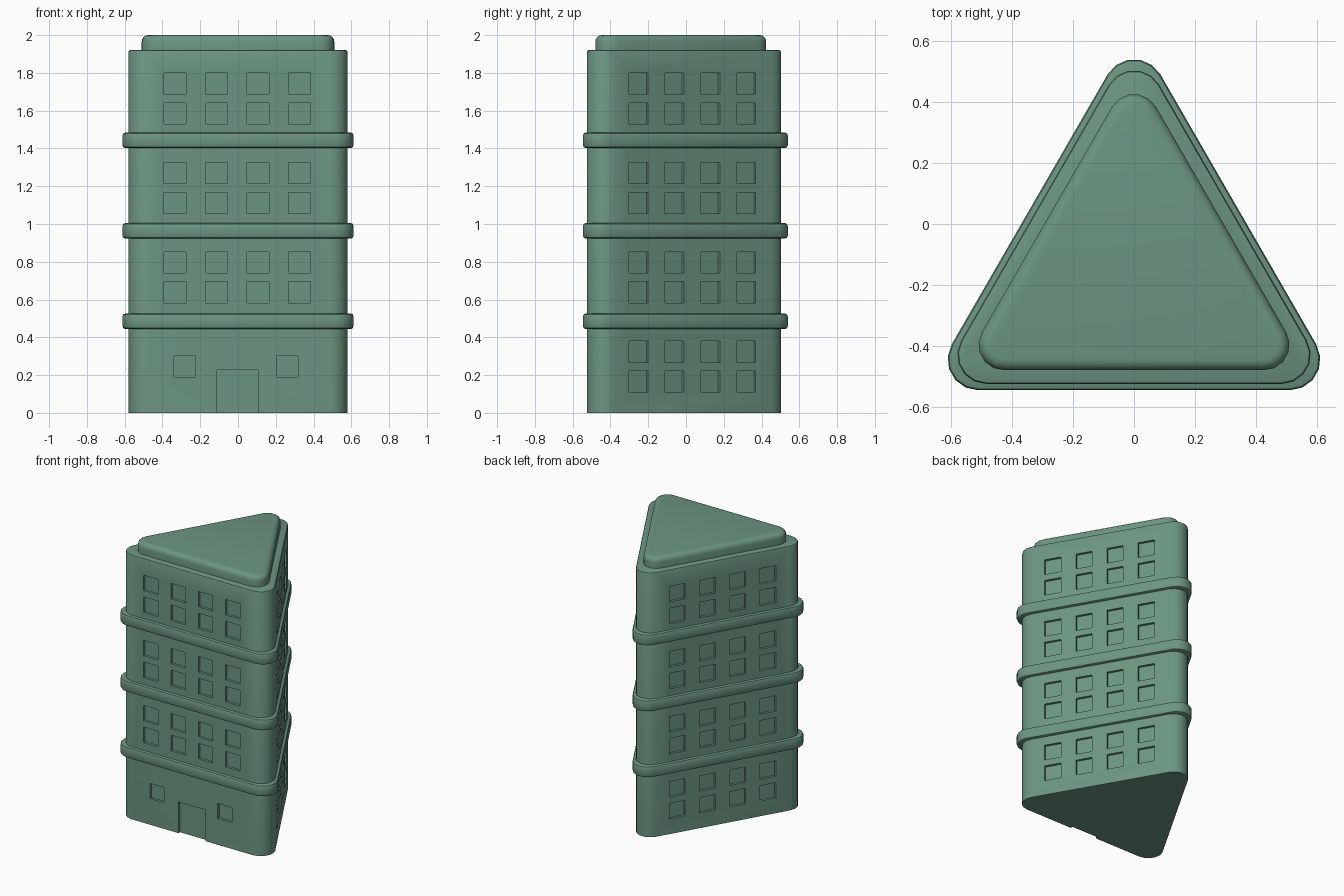
import bpy, bmesh
from math import sin, cos, radians, sqrt
from mathutils import Matrix, Vector

if "Cube" in bpy.data.objects:
    bpy.data.objects.remove(bpy.data.objects["Cube"])

CY = -0.15            # centroid of the triangular plan
SIDE, R = 0.97, 0.095  # core triangle side and corner radius
WALL = SIDE * sqrt(3) / 6 + R

green = bpy.data.materials.new("green")
green.diffuse_color = (0.15, 0.30, 0.22, 1)
green.use_nodes = True
green.node_tree.nodes["Principled BSDF"].inputs["Base Color"].default_value = green.diffuse_color


def plan(scale):
    """Rounded triangle outline, counter-clockwise."""
    pts = []
    for a in (-30, 90, 210):
        c = Vector((cos(radians(a)), sin(radians(a)))) * SIDE / sqrt(3)
        for i in range(6):
            t = radians(a - 60 + 24 * i)
            pts.append((c + Vector((cos(t), sin(t))) * R) * scale)
    return pts


def finish(name, bm):
    bmesh.ops.recalc_face_normals(bm, faces=bm.faces)
    me = bpy.data.meshes.new(name)
    bm.to_mesh(me)
    bm.free()
    ob = bpy.data.objects.new(name, me)
    bpy.context.collection.objects.link(ob)
    me.materials.append(green)
    return ob


def slab(name, scale, z0, z1, bevel, segs, bottom=False):
    """Extruded plan with softened top (and bottom) rim."""
    bm = bmesh.new()
    pts = plan(scale)
    lo = [bm.verts.new((p.x, p.y + CY, z0)) for p in pts]
    hi = [bm.verts.new((p.x, p.y + CY, z1)) for p in pts]
    n = len(pts)
    for i in range(n):
        j = (i + 1) % n
        bm.faces.new((lo[i], lo[j], hi[j], hi[i]))
    base = bm.faces.new(lo[::-1])
    top = bm.faces.new(hi)
    edges = list(top.edges) + (list(base.edges) if bottom else [])
    bmesh.ops.bevel(bm, geom=edges, offset=bevel, segments=segs,
                    profile=0.5, affect='EDGES')
    return finish(name, bm)


def smooth(ob):
    bpy.ops.object.select_all(action='DESELECT')
    bpy.context.view_layer.objects.active = ob
    ob.select_set(True)
    bpy.ops.object.shade_smooth_by_angle(angle=radians(35))


# Main tower, floor bands and raised roof
tower = slab("tower_walls", 1.0, 0, 1.922, 0.012, 2)
parts = [slab("roof_cap", 0.88, 1.915, 2.0, 0.035, 4)]
for k in range(3):
    z = 0.485 + 0.479 * k
    parts.append(slab(f"floor_band_{k + 1}", 1.055, z - 0.041, z + 0.041, 0.015, 2, True))

# Recess cutters for windows and door
cut = bmesh.new()


def recess(side, x, z0, z1, w, depth=0.018):
    m = (Matrix.Translation((0, CY, 0)) @ Matrix.Rotation(radians(120 * side), 4, 'Z')
         @ Matrix.Translation((x, -WALL, (z0 + z1) / 2))
         @ Matrix.Diagonal((w, 2 * depth, z1 - z0, 1)))
    bmesh.ops.create_cube(cut, size=1, matrix=m)


for side in range(3):
    for floor in range(4):
        if side == 0 and floor == 0:
            continue
        for row in range(2):
            z = 0.11 + 0.473 * floor + 0.158 * row
            for col in range(4):
                recess(side, -0.004 + 0.2195 * (col - 1.5), z, z + 0.112, 0.115)
for x in (-0.283, 0.262):
    recess(0, x, 0.19, 0.30, 0.115)
recess(0, -0.003, -0.1, 0.226, 0.217)
cutter = finish("recess_cutter", cut)
cutter.hide_render = True

mod = tower.modifiers.new("recesses", 'BOOLEAN')
mod.operation = 'DIFFERENCE'
mod.solver = 'EXACT'
mod.object = cutter
bpy.context.view_layer.objects.active = tower
bpy.ops.object.modifier_apply(modifier=mod.name)
bpy.data.objects.remove(cutter)

for ob in [tower] + parts:
    smooth(ob)
